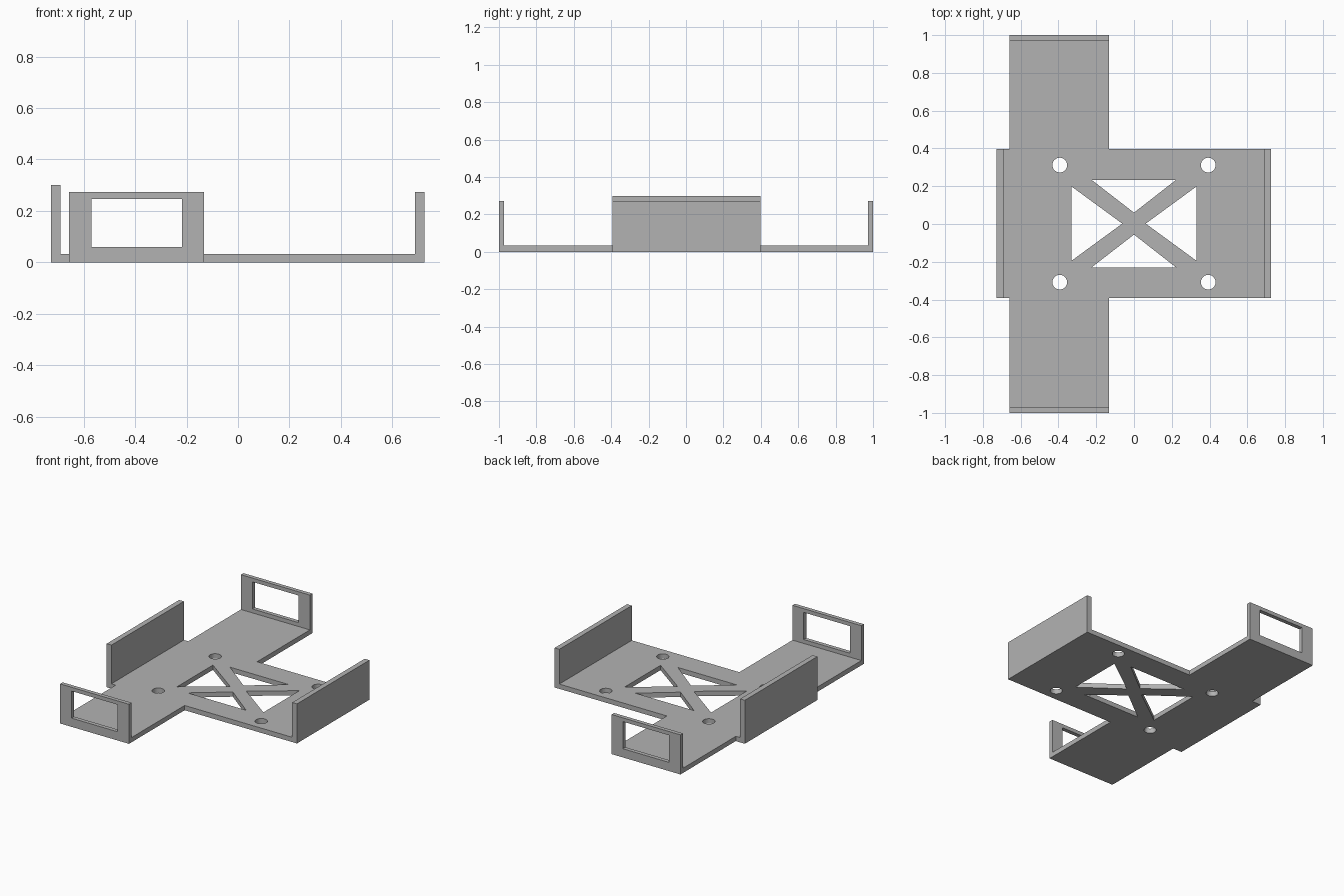
import bpy, bmesh
from math import cos, sin, tau
from mathutils import Vector

if "Cube" in bpy.data.objects:
    bpy.data.objects.remove(bpy.data.objects["Cube"], do_unlink=True)

GREY = (0.45, 0.45, 0.45, 1)
mat = bpy.data.materials.new("plain_grey")
mat.use_nodes = True
mat.diffuse_color = GREY
mat.node_tree.nodes["Principled BSDF"].inputs["Base Color"].default_value = GREY

T = 0.033           # floor thickness
WALL = 0.036        # side wall thickness
END = 0.028         # end wall thickness
X0, X1 = -0.727, 0.725
Y0, Y1 = -0.393, 0.397
ARM0, ARM1 = -0.658, -0.132
LOW, HIGH = 0.273, 0.30


def rect(a0, b0, a1, b1):
    return [(a0, b0), (a1, b0), (a1, b1), (a0, b1)]


def circle(cx, cy, r, n=32):
    return [(cx + r * cos(tau * i / n), cy + r * sin(tau * i / n)) for i in range(n)]


def plate(name, loops, place, thickness):
    """Fill an outline with holes, then thicken it along a vector."""
    bm = bmesh.new()
    for loop in loops:
        vs = [bm.verts.new(place(a, b)) for a, b in loop]
        for i, v in enumerate(vs):
            bm.edges.new((v, vs[i - 1]))
    bmesh.ops.triangle_fill(bm, edges=bm.edges[:], use_beauty=True)
    ext = bmesh.ops.extrude_face_region(bm, geom=bm.faces[:], use_keep_orig=True)
    moved = [g for g in ext["geom"] if isinstance(g, bmesh.types.BMVert)]
    bmesh.ops.translate(bm, verts=moved, vec=Vector(thickness))
    bmesh.ops.recalc_face_normals(bm, faces=bm.faces[:])
    mesh = bpy.data.meshes.new(name)
    bm.to_mesh(mesh)
    bm.free()
    mesh.materials.append(mat)
    obj = bpy.data.objects.new(name, mesh)
    bpy.context.collection.objects.link(obj)
    return obj


# Cross-shaped floor, reaching the inner faces of all walls
xa, xb, ya, yb = X0 + WALL, X1 - WALL, -1 + END, 1 - END
outline = [(xa, Y0), (ARM0, Y0), (ARM0, ya), (ARM1, ya), (ARM1, Y0), (xb, Y0),
           (xb, Y1), (ARM1, Y1), (ARM1, yb), (ARM0, yb), (ARM0, Y1), (xa, Y1)]
cy = (Y0 + Y1) / 2
holes = []
for s in (-1, 1):
    # Triangular openings leaving a diagonal cross brace
    holes.append([(-0.225, cy + s * 0.232), (0.223, cy + s * 0.232), (0, cy + s * 0.058)])
    holes.append([(s * 0.33, cy - 0.196), (s * 0.33, cy + 0.196), (s * 0.062, cy)])
    # Screw holes
    for t in (-1, 1):
        holes.append(circle(s * 0.393, cy + t * 0.31, 0.039))
plate("floor", [outline] + holes, lambda a, b: (a, b, 0), (0, 0, T))

# Solid side walls
for name, x, h in (("right_wall", X0, HIGH), ("left_wall", X1 - WALL, LOW)):
    plate(name, [rect(Y0, 0, Y1, h)], lambda a, b: (x, a, b), (WALL, 0, 0))

# Windowed end walls
for name, y in (("front_wall", -1), ("back_wall", 1 - END)):
    plate(name, [rect(ARM0, 0, ARM1, LOW), rect(-0.57, 0.06, -0.218, 0.247)],
          lambda a, b: (a, y, b), (0, END, 0))
